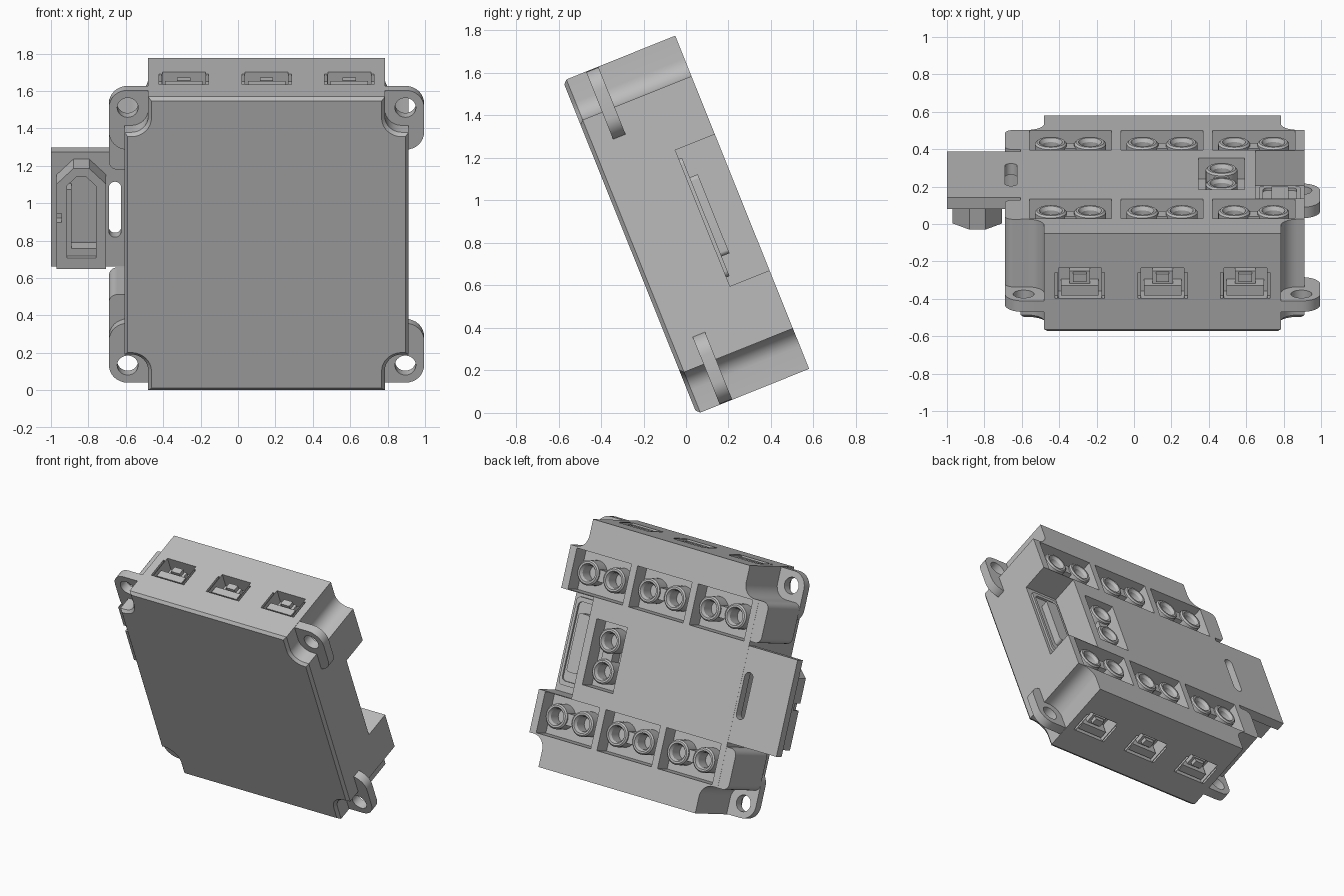
import bpy, bmesh
from math import sin, cos, pi, radians
from mathutils import Matrix

if "Cube" in bpy.data.objects:
    bpy.data.objects.remove(bpy.data.objects["Cube"])

# The case is modelled upright (y = thickness, z = height), then leaned forward
LEAN = Matrix.Translation((0, 0, 0.885)) @ Matrix.Rotation(radians(21.9), 4, 'X')
CX = 0.1525            # middle of the case in x
FRONT, BACK = -0.285, 0.285
TOP = 0.845

grey = bpy.data.materials.new("plain grey")
grey.use_nodes = True
grey.diffuse_color = (0.5, 0.5, 0.5, 1)
grey.node_tree.nodes["Principled BSDF"].inputs["Base Color"].default_value = (0.5, 0.5, 0.5, 1)


def arc(cx, cz, r, a0, a1, n=8):
    return [(cx + r * cos(radians(a0 + (a1 - a0) * i / n)),
             cz + r * sin(radians(a0 + (a1 - a0) * i / n))) for i in range(n + 1)]


def prism(bm, pts, y0, y1):
    """Extrude an x-z outline from y0 to y1."""
    rings = [[bm.verts.new((x, y, z)) for x, z in pts] for y in (y0, y1)]
    n = len(pts)
    faces = [bm.faces.new(r) for r in rings]
    for i in range(n):
        j = (i + 1) % n
        faces.append(bm.faces.new((rings[0][i], rings[0][j], rings[1][j], rings[1][i])))
    bmesh.ops.recalc_face_normals(bm, faces=faces)
    return faces


def box(bm, x0, x1, y0, y1, z0, z1):
    return prism(bm, [(x0, z0), (x1, z0), (x1, z1), (x0, z1)], y0, y1)


def rounded(x0, x1, z0, z1, left, right):
    """Rectangle with separate radii on its left and right corners."""
    pts = []
    for x, z, sx, sz, r, a in ((x1, z1, 1, 1, right, 0), (x0, z1, -1, 1, left, 90),
                               (x0, z0, -1, -1, left, 180), (x1, z0, 1, -1, right, 270)):
        pts += arc(x - sx * r, z - sz * r, r, a, a + 90) if r else [(x, z)]
    return pts


def tube(bm, cx, cz, profile, n=28):
    """Spin a closed (radius, y) profile around the y direction."""
    rings = [[bm.verts.new((cx + r * cos(2 * pi * i / n), y, cz + r * sin(2 * pi * i / n)))
              for r, y in profile] for i in range(n)]
    m, faces = len(profile), []
    for i in range(n):
        a, b = rings[i], rings[(i + 1) % n]
        for k in range(m):
            l = (k + 1) % m
            faces.append(bm.faces.new((a[k], a[l], b[l], b[k])))
    bmesh.ops.recalc_face_normals(bm, faces=faces)


def finish(name, bm, cutter=None):
    def to_object(label, b):
        mesh = bpy.data.meshes.new(label)
        b.to_mesh(mesh)
        b.free()
        ob = bpy.data.objects.new(label, mesh)
        bpy.context.collection.objects.link(ob)
        return ob
    ob = to_object(name, bm)
    if cutter:
        tool = to_object(name + "_cutter", cutter)
        tool.hide_render = True
        mod = ob.modifiers.new("cut", 'BOOLEAN')
        mod.operation, mod.solver, mod.object = 'DIFFERENCE', 'EXACT', tool
        bpy.context.view_layer.update()
        dg = bpy.context.evaluated_depsgraph_get()
        mesh = bpy.data.meshes.new_from_object(ob.evaluated_get(dg))
        ob.modifiers.clear()
        ob.data = mesh
        bpy.data.objects.remove(tool)
    ob.data.materials.clear()
    ob.data.materials.append(grey)
    ob.data.transform(LEAN)
    bpy.ops.object.select_all(action='DESELECT')
    ob.select_set(True)
    bpy.context.view_layer.objects.active = ob
    bpy.ops.object.shade_smooth_by_angle(angle=radians(30))
    return ob


# Case outline with a filleted notch at each corner
quarter = [(0.633, TOP)] + arc(0.723, 0.73, 0.09, 180, 270) + [(0.76, 0.64)]
outline = []
for sx, sz in ((1, 1), (1, -1), (-1, -1), (-1, 1)):
    part = [(CX + sx * x, sz * z) for x, z in quarter]
    outline += part if sx * sz > 0 else part[::-1]
case = bmesh.new()
front_face = prism(case, outline, FRONT, BACK)[0]
bmesh.ops.bevel(case, geom=list(front_face.edges), offset=0.018, segments=1, affect='EDGES')

cuts, sockets, inserts = bmesh.new(), bmesh.new(), bmesh.new()

# Socket bays on the back: two rows of three, and one upright bay
bays = [(x, s * 0.49, False) for x in (-0.34, 0.15, 0.64) for s in (-1, 1)]
bays.append((0.468, -0.01, True))
FLOOR = 0.165
for x, z, upright in bays:
    hx, hz = (0.123, 0.225) if upright else (0.22, 0.14)
    box(cuts, x - hx, x + hx, FLOOR, BACK + 0.05, z - hz, z + hz)
    for s in (-1, 1):
        dx, dz = (0, s * 0.105) if upright else (s * 0.105, 0)
        tube(sockets, x + dx, z + dz, [(0.085, FLOOR - 0.01), (0.085, 0.265), (0.075, 0.275),
                                       (0.062, 0.275), (0.05, 0.255), (0.05, FLOOR - 0.01)])
    nx, nz = (0.04, 0.035) if upright else (0.035, 0.04)
    box(sockets, x - nx, x + nx, FLOOR - 0.01, 0.255, z - nz, z + nz)

# Cable ports on the top and bottom ends
for x in (-0.29, 0.153, 0.595):
    for s in (-1, 1):
        def span(a, b):
            return sorted((s * a, s * b))
        box(cuts, x - 0.115, x + 0.115, -0.09, 0.086, *span(0.74, 0.9))
        for side in (-1, 1):
            a, b = sorted((x + side * 0.118, x + side * 0.132))
            box(cuts, a, b, -0.09, 0.06, *span(0.8, 0.9))
        box(inserts, x - 0.1, x + 0.1, -0.075, -0.02, *span(0.73, 0.835))
        box(inserts, x - 0.055, x + 0.055, -0.03, 0.05, *span(0.73, 0.8))
        box(inserts, x - 0.035, x + 0.035, 0.0, 0.045, *span(0.73, 0.83))

# Side bay that takes the plug of a neighbouring case
box(cuts, 0.65, 1.0, 0.084, BACK + 0.05, -0.345, 0.345)
finish("case", case, cuts)
finish("sockets", sockets)
finish("port_inserts", inserts)

side_port = bmesh.new()
hole = bmesh.new()
prism(side_port, rounded(0.67, 0.89, -0.3, 0.3, 0.03, 0.03), 0.07, 0.1)
prism(hole, rounded(0.69, 0.87, -0.27, 0.27, 0.03, 0.03), 0.0855, 0.2)
finish("side_port_rim", side_port, hole)
tongue = bmesh.new()
prism(tongue, rounded(0.735, 0.825, -0.2, 0.2, 0.02, 0.02), 0.07, 0.14)
finish("side_port_tongue", tongue)

# Mounting lugs in the corner notches
lugs, holes = bmesh.new(), bmesh.new()
for sx in (-1, 1):
    for sz in (-1, 1):
        xs = sorted((CX + sx * 0.5, CX + sx * 0.8425))
        zs = sorted((sz * 0.5, sz * 0.8425))
        prism(lugs, rounded(*xs, *zs, 0.1, 0.1), -0.168, -0.105)
        prism(holes, arc(CX + sx * 0.7425, sz * 0.7425, 0.056, 0, 350, 35), -0.3, 0)
finish("mounting_lugs", lugs, holes)

# Raised wall along the plug side, open in the middle
wall = bmesh.new()
for z0, z1 in ((0.36, 0.64), (-0.64, -0.36)):
    prism(wall, rounded(-0.69, -0.58, z0, z1, 0.045, 0), -0.105, BACK - 0.001)
finish("side_wall", wall)

# Plug plate with its slot
plate, slot = bmesh.new(), bmesh.new()
box(plate, -1.0, -0.59, 0.219, BACK - 0.001, -0.33, 0.33)
prism(slot, rounded(-0.69, -0.625, -0.16, 0.16, 0.032, 0.032), 0.1, 0.4)
finish("plug_plate", plate, slot)

# Plug shell with a chamfered end, cavity and key slot
def plug_outline(x0, x1, z0, z1, c):
    return [(x0, z0), (x1, z0), (x1, z1 - c), (x1 - c, z1), (x0 + c, z1), (x0, z1 - c)]


plug, cavity = bmesh.new(), bmesh.new()
prism(plug, plug_outline(-0.97, -0.705, -0.29, 0.29, 0.09), 0.084, 0.23)
prism(cavity, plug_outline(-0.915, -0.76, -0.225, 0.24, 0.05), 0.0, 0.19)
box(cavity, -1.0, -0.945, 0.0, 0.15, -0.02, 0.03)
finish("plug", plug, cavity)
pin_bar = bmesh.new()
box(pin_bar, -0.916, -0.89, 0.11, 0.2, -0.226, 0.16)
box(pin_bar, -0.89, -0.759, 0.11, 0.2, -0.226, -0.18)
finish("plug_pin_bar", pin_bar)
